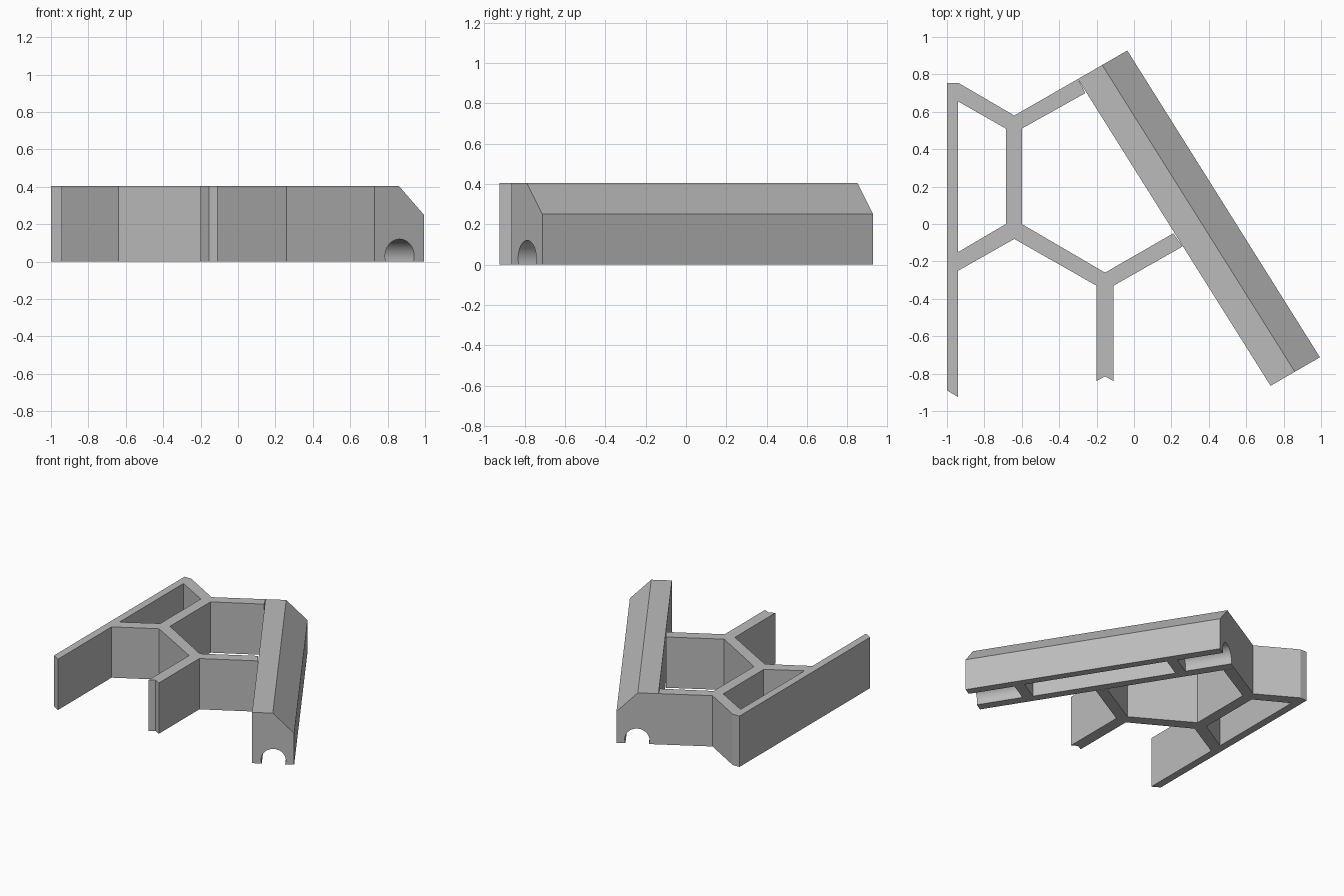
import bpy, bmesh, math
from mathutils import Vector

cube = bpy.data.objects.get("Cube")
if cube:
    bpy.data.objects.remove(cube, do_unlink=True)

HEIGHT = 0.405
grey = bpy.data.materials.new("mid_grey")
grey.use_nodes = True
grey.diffuse_color = (0.5, 0.5, 0.5, 1)
grey.node_tree.nodes["Principled BSDF"].inputs["Base Color"].default_value = (0.5, 0.5, 0.5, 1)


def add_object(name, data):
    ob = bpy.data.objects.new(name, data)
    bpy.context.scene.collection.objects.link(ob)
    return ob


def baked_mesh(ob):
    """Mesh of an object with its modifiers applied."""
    bpy.context.view_layer.update()
    graph = bpy.context.evaluated_depsgraph_get()
    return bpy.data.meshes.new_from_object(ob.evaluated_get(graph))


# Honeycomb walls: one outline with one hole, extruded to full height
outline = [(-1, .755), (-.94, .755), (-.64, .58), (-.30, .775), (-.26, .70),
           (-.60, .51), (-.60, 0), (-.155, -.26), (.21, -.05), (.26, -.12),
           (-.11, -.33), (-.11, -.84), (-.155, -.815), (-.20, -.84),
           (-.20, -.33), (-.64, -.08), (-.94, -.25), (-.94, -.925), (-1, -.89)]
cell = [(-.94, .655), (-.685, .51), (-.685, 0), (-.94, -.15)]

curve = bpy.data.curves.new("wall_outline", "CURVE")
curve.dimensions = "2D"
curve.fill_mode = "BOTH"
curve.extrude = HEIGHT / 2
for loop in (outline, cell):
    spline = curve.splines.new("POLY")
    spline.points.add(len(loop) - 1)
    for point, (x, y) in zip(spline.points, loop):
        point.co = (x, y, 0, 1)
    spline.use_cyclic_u = True
helper = add_object("wall_outline", curve)
walls = add_object("honeycomb_walls", baked_mesh(helper))
bpy.data.objects.remove(helper, do_unlink=True)
for v in walls.data.vertices:
    v.co.z += HEIGHT / 2
bm = bmesh.new()
bm.from_mesh(walls.data)
bmesh.ops.remove_doubles(bm, verts=bm.verts, dist=0.0005)
bmesh.ops.recalc_face_normals(bm, faces=bm.faces)
bm.to_mesh(walls.data)
bm.free()

# Slanted bar: skewed sweep from its front end to its back end
START = Vector((.73, -.865, 0))
ALONG = Vector((-1.03, 1.64, 0))
ACROSS = Vector((math.cos(math.radians(30)), .5, 0))


def sweep(name, profile, t0, t1):
    bm = bmesh.new()
    ends = [[bm.verts.new(START + ALONG * t + ACROSS * w + Vector((0, 0, z)))
             for w, z in profile] for t in (t0, t1)]
    n = len(profile)
    for end in ends:
        bm.faces.new(end)
    for i in range(n):
        j = (i + 1) % n
        bm.faces.new((ends[0][i], ends[0][j], ends[1][j], ends[1][i]))
    bmesh.ops.recalc_face_normals(bm, faces=bm.faces)
    mesh = bpy.data.meshes.new(name)
    bm.to_mesh(mesh)
    bm.free()
    return add_object(name, mesh)


bar = sweep("slanted_bar", [(0, 0), (.305, 0), (.305, .25), (.15, HEIGHT), (0, HEIGHT)], 0, 1)

# Underside: round channels at both ends and a straight pocket between two ribs
circle = [(.155 + .09 * math.cos(a), .03 + .09 * math.sin(a))
          for a in (math.tau * i / 40 for i in range(40))]
pocket = [(.065, -.05), (.245, -.05), (.245, .12), (.065, .12)]
cutters = [sweep("front_channel_cutter", circle, -.05, .18),
           sweep("back_channel_cutter", circle, .82, 1.05),
           sweep("pocket_cutter", pocket, .22, .78)]
for cutter in cutters:
    cutter.hide_render = True
    mod = bar.modifiers.new(cutter.name, "BOOLEAN")
    mod.operation = "DIFFERENCE"
    mod.solver = "EXACT"
    mod.object = cutter
cut = baked_mesh(bar)
bar.modifiers.clear()
bar.data = cut
for cutter in cutters:
    bpy.data.objects.remove(cutter, do_unlink=True)

# Colour and shading
bpy.ops.object.select_all(action="DESELECT")
for ob in (walls, bar):
    ob.data.materials.clear()
    ob.data.materials.append(grey)
    for face in ob.data.polygons:
        face.material_index = 0
    ob.select_set(True)
bpy.context.view_layer.objects.active = bar
bpy.ops.object.shade_smooth_by_angle(angle=math.radians(30))
